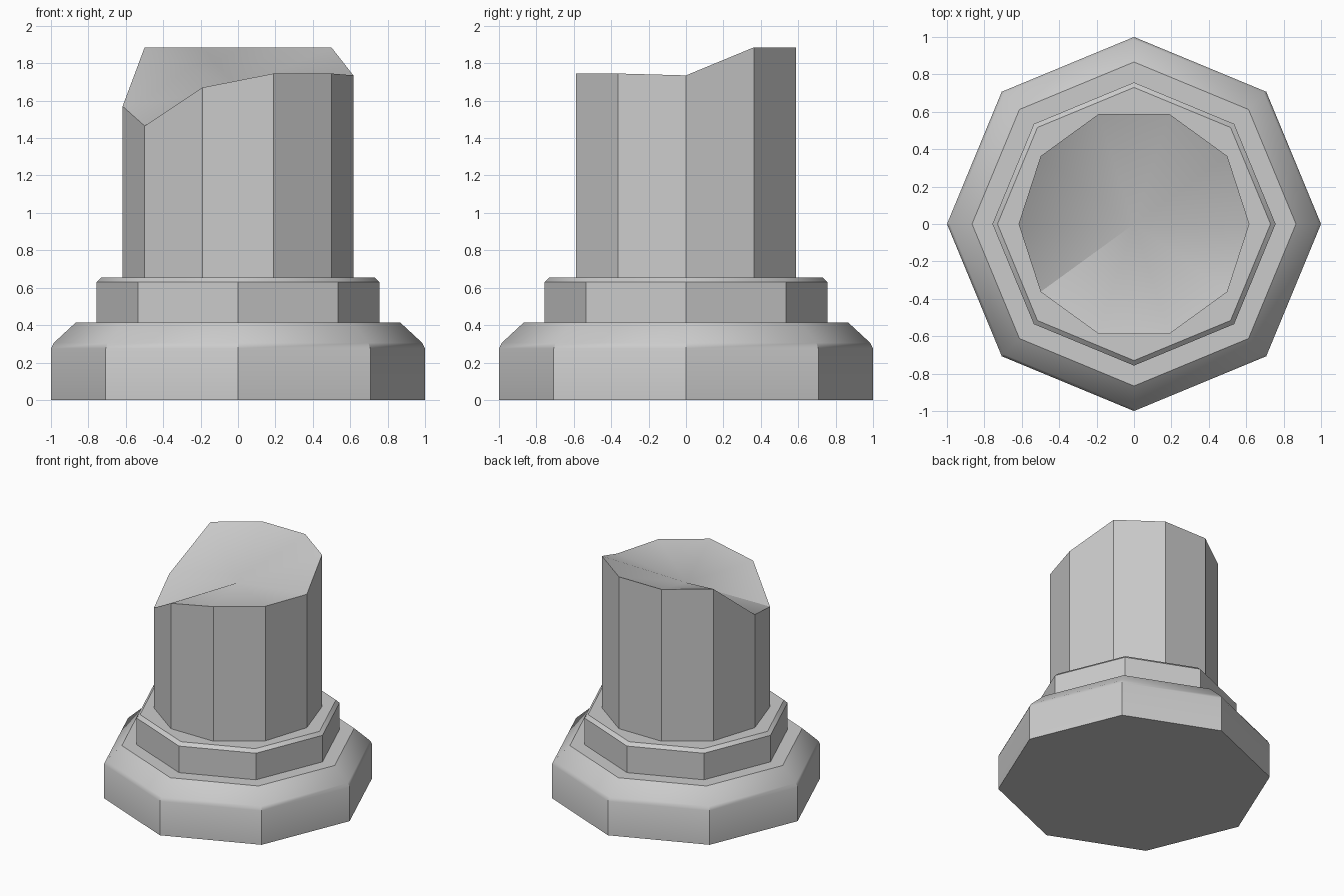
import bpy
import bmesh
from math import cos, sin, pi, radians

if "Cube" in bpy.data.objects:
    bpy.data.objects.remove(bpy.data.objects["Cube"])


def stack(name, sides, profile, broken=None, centre_z=None):
    """Closed prism from (radius, z) rings; 'broken' gives the top ring uneven heights."""
    bm = bmesh.new()
    rings = []
    for k, (r, z) in enumerate(profile):
        last = k == len(profile) - 1
        rings.append([
            bm.verts.new((r * cos(2 * pi * i / sides),
                          r * sin(2 * pi * i / sides),
                          broken[i] if last and broken else z))
            for i in range(sides)])
    for a, b in zip(rings, rings[1:]):
        for i in range(sides):
            j = (i + 1) % sides
            bm.faces.new((a[i], a[j], b[j], b[i]))
    bm.faces.new(rings[0][::-1])
    top = rings[-1]
    if centre_z is None:
        bm.faces.new(top)
    else:
        c = bm.verts.new((0, 0, centre_z))
        for i in range(sides):
            bm.faces.new((top[i], top[(i + 1) % sides], c))
    mesh = bpy.data.meshes.new(name)
    bm.to_mesh(mesh)
    bm.free()
    obj = bpy.data.objects.new(name, mesh)
    bpy.context.collection.objects.link(obj)
    # Soften only the shallow creases
    bpy.ops.object.select_all(action='DESELECT')
    obj.select_set(True)
    bpy.context.view_layer.objects.active = obj
    bpy.ops.object.shade_smooth_by_angle(angle=radians(33))
    return obj


# Octagonal plinth with a chamfered upper edge
stack("plinth", 8, [(1, 0), (1, 0.275), (0.985, 0.305), (0.866, 0.415)])

# Smaller octagonal step with a thin chamfer
stack("step", 8, [(0.757, 0.415), (0.757, 0.63), (0.73, 0.655)])

# Ten-sided broken shaft, top heights counter-clockwise from +x
heights = [1.735, 1.885, 1.885, 1.885, 1.885, 1.57, 1.465, 1.67, 1.745, 1.745]
stack("broken_shaft", 10, [(0.617, 0.655), (0.617, 1.7)], heights, 1.665)
